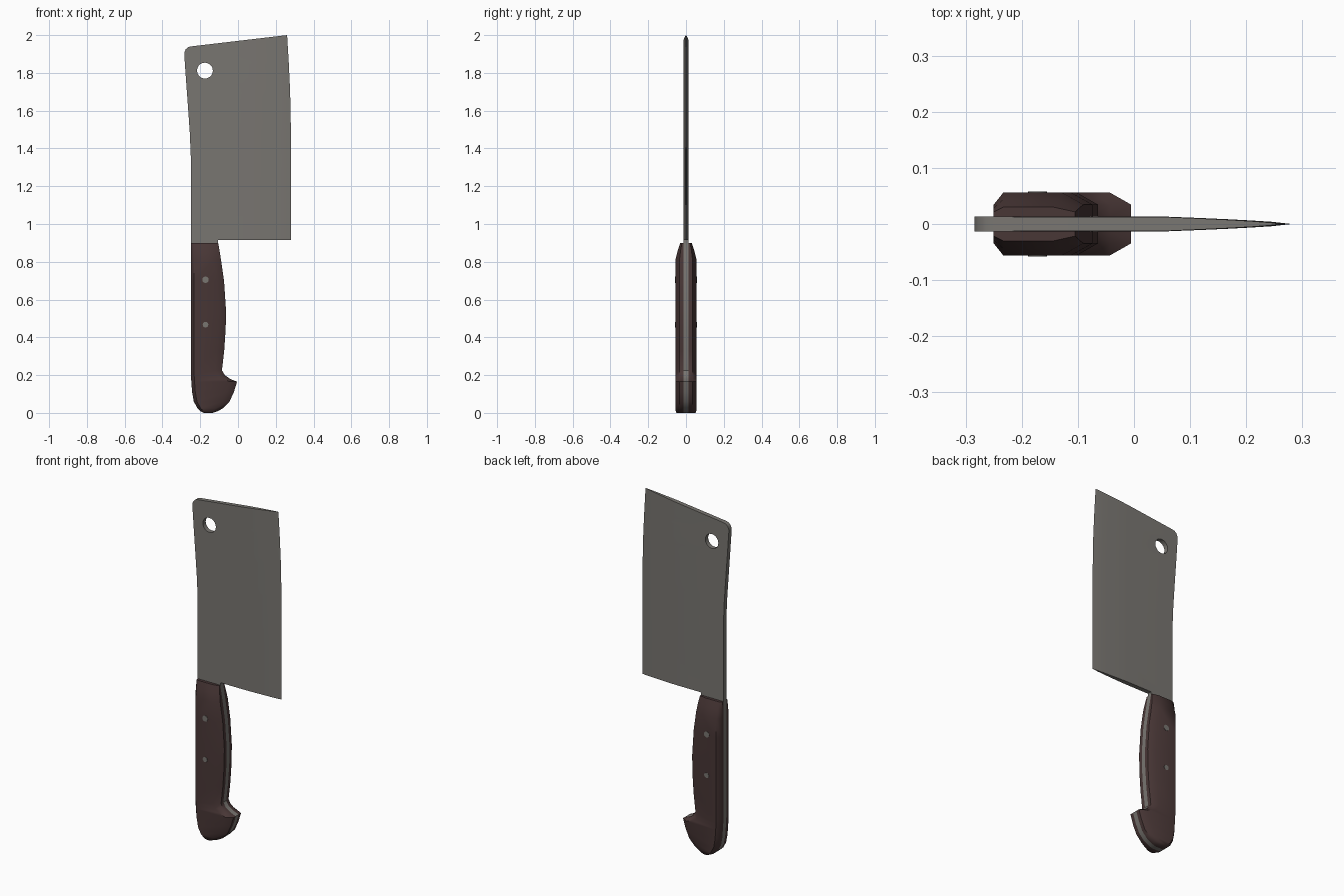
import bpy, bmesh, math

if "Cube" in bpy.data.objects:
    bpy.data.objects.remove(bpy.data.objects["Cube"])

HALF = 0.013  # half thickness of the steel

def material(name, rgb):
    m = bpy.data.materials.new(name)
    m.diffuse_color = (*rgb, 1)
    m.use_nodes = True
    m.node_tree.nodes["Principled BSDF"].inputs["Base Color"].default_value = m.diffuse_color
    return m

steel = material("steel grey", (0.19, 0.18, 0.165))
wood = material("dark brown wood", (0.066, 0.038, 0.037))

def lerp_table(table, z):
    """Interpolate rows of (z, values...) sorted by z."""
    for a, b in zip(table, table[1:]):
        if z <= b[0]:
            t = (z - a[0]) / (b[0] - a[0])
            return [p + (q - p) * t for p, q in zip(a, b)][1:]
    return list(table[-1][1:])

def finish(bm, name, mat, angle=30):
    bmesh.ops.recalc_face_normals(bm, faces=bm.faces)
    me = bpy.data.meshes.new(name)
    bm.to_mesh(me)
    bm.free()
    me.materials.append(mat)
    ob = bpy.data.objects.new(name, me)
    bpy.context.collection.objects.link(ob)
    bpy.ops.object.select_all(action='DESELECT')
    ob.select_set(True)
    bpy.context.view_layer.objects.active = ob
    bpy.ops.object.shade_smooth_by_angle(angle=math.radians(angle))
    return ob

# Handle outline: z, back x, front x, half thickness
grip = [(0.0, -0.18, -0.135, 0.050), (0.008, -0.197, -0.11, 0.054),
        (0.025, -0.215, -0.078, 0.056), (0.06, -0.234, -0.045, 0.056),
        (0.11, -0.243, -0.022, 0.056), (0.165, -0.247, -0.005, 0.056),
        (0.18, -0.248, -0.042, 0.056), (0.2, -0.249, -0.07, 0.056),
        (0.225, -0.25, -0.085, 0.056), (0.33, -0.25, -0.073, 0.056),
        (0.45, -0.25, -0.065, 0.056), (0.55, -0.25, -0.064, 0.056),
        (0.7, -0.25, -0.074, 0.056), (0.81, -0.25, -0.09, 0.056),
        (0.86, -0.25, -0.098, 0.044), (0.9, -0.25, -0.105, 0.030)]

# Cutting edge: z, x
edge = [(0.915, 0.28), (1.3, 0.281), (1.5, 0.28), (1.7, 0.276),
        (1.85, 0.269), (2.0, 0.26)]

# Blade with full tang, as one flat outline with the hanging hole
outline = [(r[2], r[0]) for r in grip] + [(-0.105, 0.915)]
outline += [(x, z) for z, x in edge]
outline += [(-0.25, 1.94), (-0.265, 1.936), (-0.277, 1.925), (-0.284, 1.908),
            (-0.284, 1.89), (-0.275, 1.76), (-0.264, 1.61), (-0.255, 1.48),
            (-0.25, 1.36)]
outline += [(r[1], r[0]) for r in reversed(grip)]
hole = [(-0.175 + 0.042 * math.cos(i * math.tau / 20),
         1.812 + 0.042 * math.sin(i * math.tau / 20)) for i in range(20)]

cu = bpy.data.curves.new("blade_outline", 'CURVE')
cu.dimensions = '2D'
cu.fill_mode = 'BOTH'
cu.extrude = HALF
for pts in (outline, hole):
    sp = cu.splines.new('POLY')
    sp.points.add(len(pts) - 1)
    for p, (x, z) in zip(sp.points, pts):
        p.co = (x, z, 0, 1)
    sp.use_cyclic_u = True
tmp = bpy.data.objects.new("blade_outline", cu)
bpy.context.collection.objects.link(tmp)
dg = bpy.context.evaluated_depsgraph_get()
me = bpy.data.meshes.new_from_object(tmp.evaluated_get(dg))
bm = bmesh.new()
bm.from_mesh(me)
bpy.data.objects.remove(tmp)
bpy.data.meshes.remove(me)
for v in bm.verts:
    x, y, z = v.co
    v.co = (x, -z, y)
bmesh.ops.remove_doubles(bm, verts=bm.verts, dist=1e-5)

# Slice the blade so it can thin towards the cutting edge
cuts = [((x, 0, 0), (1, 0, 0)) for x in (0.06, 0.12, 0.17, 0.21, 0.245)]
cuts += [((0, 0, z), (0, 0, 1)) for z, _ in edge[1:-1]]
for co, no in cuts:
    bmesh.ops.bisect_plane(bm, geom=bm.verts[:] + bm.edges[:] + bm.faces[:],
                           dist=1e-5, plane_co=co, plane_no=no)
for v in bm.verts:
    if v.co.z > 0.914 and v.co.x > 0.05:
        d = (lerp_table(edge, v.co.z)[0] - v.co.x) / 0.22
        v.co.y = math.copysign(HALF * min(1, max(d, 0)) ** 0.65, v.co.y)
bmesh.ops.remove_doubles(bm, verts=bm.verts, dist=2e-4)
finish(bm, "blade_and_tang", steel)

# Handle scales, lofted row by row on each side of the tang
for side, name in ((-1, "front_handle_scale"), (1, "back_handle_scale")):
    bm = bmesh.new()
    rows = []
    for z, xl, xr, h in grip:
        w = xr - xl
        a, b = min(0.017, w * 0.25), min(0.038, w * 0.3)
        shoulder = HALF + (h - HALF) * 0.5
        sec = [(xl, HALF), (xl, shoulder), (xl + a, h),
               (xr - b, h), (xr, shoulder), (xr, HALF)]
        rows.append([bm.verts.new((x, side * y, z)) for x, y in sec])
    for r, s in zip(rows, rows[1:]):
        for i in range(6):
            j = (i + 1) % 6
            bm.faces.new((r[i], r[j], s[j], s[i]))
    bm.faces.new(rows[0])
    bm.faces.new(rows[-1])
    finish(bm, name, wood, 50)

# Rivets through both scales
for name, z, r in (("upper_rivet", 0.705, 0.017), ("lower_rivet", 0.467, 0.015)):
    bm = bmesh.new()
    bmesh.ops.create_cone(bm, cap_ends=True, segments=16, radius1=r, radius2=r,
                          depth=0.115)
    for v in bm.verts:
        x, y, d = v.co
        v.co = (x - 0.172, -d, y + z)
    finish(bm, name, steel)
